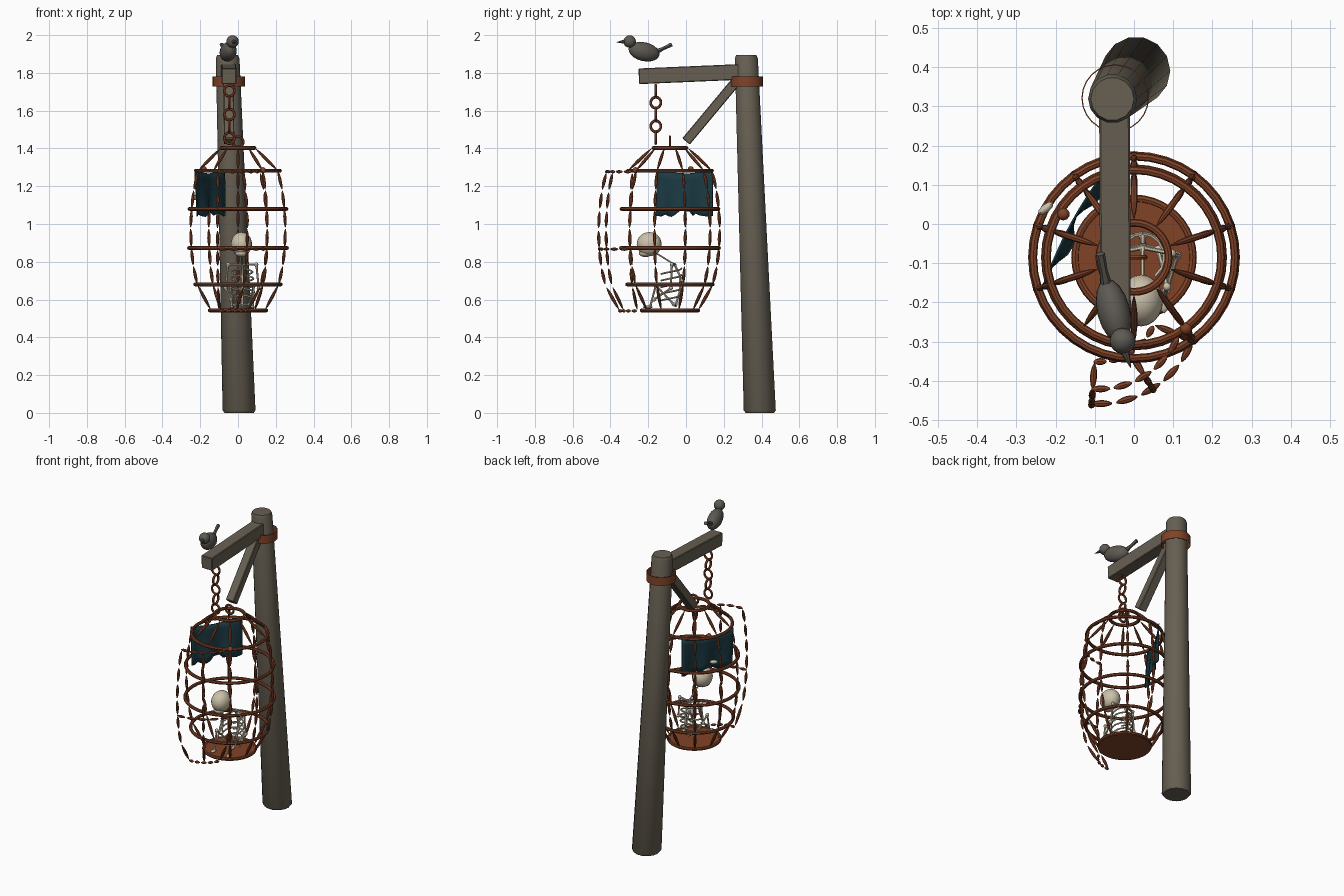
import bpy, bmesh, math, random
from mathutils import Vector, Matrix

if "Cube" in bpy.data.objects:
    bpy.data.objects.remove(bpy.data.objects["Cube"])
random.seed(4)
V = Vector
TAU = math.tau

def material(name, c):
    m = bpy.data.materials.new(name)
    m.diffuse_color = (*c, 1)
    m.use_nodes = True
    m.node_tree.nodes["Principled BSDF"].inputs["Base Color"].default_value = m.diffuse_color
    return m

WOOD = material("weathered wood", (0.135, 0.115, 0.085))
RUST = material("rusty iron", (0.22, 0.055, 0.02))
BONE = material("old bone", (0.60, 0.53, 0.40))
CLOTH = material("dark teal cloth", (0.011, 0.042, 0.056))
BIRD = material("grey feathers", (0.11, 0.10, 0.085))

def finish(name, bm, mat, smooth=True):
    bmesh.ops.recalc_face_normals(bm, faces=bm.faces)
    me = bpy.data.meshes.new(name)
    bm.to_mesh(me)
    bm.free()
    ob = bpy.data.objects.new(name, me)
    bpy.context.collection.objects.link(ob)
    me.materials.append(mat)
    if smooth:
        bpy.context.view_layer.objects.active = ob
        ob.select_set(True)
        bpy.ops.object.shade_smooth_by_angle(angle=math.radians(40))
        ob.select_set(False)
    return ob

def loft(bm, rings, close=False):
    """Bridge equal rings of points; cap the ends or close into a loop."""
    vs = [[bm.verts.new(p) for p in r] for r in rings]
    n = len(vs[0])
    for a, b in zip(vs, vs[1:] + vs[:1] if close else vs[1:]):
        for i in range(n):
            bm.faces.new((a[i], a[(i + 1) % n], b[(i + 1) % n], b[i]))
    if not close:
        bm.faces.new(vs[0])
        bm.faces.new(vs[-1])

def rod(bm, p, q, profile, n=8):
    """Turned rod from p to q, profile = (fraction, radius)."""
    p, q = V(p), V(q)
    rot = (q - p).to_track_quat('Z', 'Y')
    loft(bm, [[p.lerp(q, t) + rot @ V((r * math.cos(TAU * i / n), r * math.sin(TAU * i / n), 0))
               for i in range(n)] for t, r in profile])

def spindle(bm, p, q, r=0.009, gap=0.08):
    """Pointed bar segment, a little shorter than the span p to q."""
    p, q = V(p).lerp(V(q), gap), V(q).lerp(V(p), gap)
    rod(bm, p, q, [(0, .2 * r), (.15, .65 * r), (.33, .92 * r), (.5, r), (.67, .92 * r),
                   (.85, .65 * r), (1, .2 * r)], 8)

def torus(bm, c, R, r, rot=Matrix.Identity(3), n=32, m=8, sy=1):
    loft(bm, [[V(c) + rot @ V(((R + r * math.cos(TAU * j / m)) * math.cos(TAU * i / n),
                               (R + r * math.cos(TAU * j / m)) * math.sin(TAU * i / n) * sy,
                               r * math.sin(TAU * j / m))) for j in range(m)]
              for i in range(n)], True)

def ball(bm, c, s, rot=Matrix.Identity(4), u=16, v=10):
    bmesh.ops.create_uvsphere(bm, u_segments=u, v_segments=v, radius=1,
                              matrix=Matrix.Translation(c) @ rot @ Matrix.Diagonal((*s, 1)))

def timber(name, p, q, w, h):
    """Square bevelled beam running from p to q."""
    bm = bmesh.new()
    p, q = V(p), V(q)
    up = (q - p).cross(V((1, 0, 0))).normalized()
    loft(bm, [[e + V((1, 0, 0)) * a * w / 2 + up * b * h / 2
               for a, b in ((-1, -1), (1, -1), (1, 1), (-1, 1))] for e in (p, q)])
    bmesh.ops.bevel(bm, geom=bm.edges[:], offset=0.004, segments=1, affect='EDGES')
    return finish(name, bm, WOOD, False)

# Leaning post, beam and brace
bm = bmesh.new()
loft(bm, [[V((0.006 - 0.061 * z / 1.89 + r * math.cos(TAU * i / 14),
              0.391 - 0.072 * z / 1.89 + r * math.sin(TAU * i / 14), z)) for i in range(14)]
          for z, r in ((0, .077), (.014, .087), (1.875, .0625), (1.895, .055))])
finish("post", bm, WOOD)
timber("beam", (-.047, -.25, 1.782), (-.05, .31, 1.806), .078, .083)
timber("brace", (-.047, 0, 1.437), (-.05, .29, 1.785), .055, .052)

# Thin iron band round the post head
bm = bmesh.new()
sec = ((.083, 1.728), (.086, 1.728), (.086, 1.782), (.083, 1.782))
loft(bm, [[V((-.048 + r * math.cos(TAU * i / 24), .321 + r * math.sin(TAU * i / 24), z))
           for r, z in sec] for i in range(24)], True)
finish("post_band", bm, RUST)

# Chain with alternating links
bm = bmesh.new()
for k in range(5):
    rot = Matrix.Rotation(math.pi / 2, 3, 'X')
    if k % 2:
        rot = Matrix.Rotation(math.pi / 2, 3, 'Z') @ rot
    torus(bm, (-.046, -.16, 1.705 - .0625 * k), .027, .007, rot, 16, 6, 1.08)
finish("chain", bm, RUST)

# Cage hoops, floor and lifting ring
C = V((0, -.085, 0))
HOOPS = ((1.402, .088), (1.282, .222), (1.08, .257), (.873, .260), (.68, .227), (.543, .150))
PROFILE = [(1.402, .095), (1.282, .222), (1.18, .246), (1.08, .258), (.978, .264),
           (.873, .260), (.778, .249), (.68, .227), (.543, .150)]

def at(deg, r, z):
    a = math.radians(deg)
    return C + V((r * math.cos(a), r * math.sin(a), z))

bm = bmesh.new()
for z, r in HOOPS:
    torus(bm, C + V((0, 0, z)), r, .010, n=40)
torus(bm, C + V((0, 0, 1.435)), .028, .007, Matrix.Rotation(math.pi / 2, 3, 'X'), 18, 6)
finish("cage_hoops", bm, RUST)
bm = bmesh.new()
rod(bm, C + V((0, 0, .532)), C + V((0, 0, .548)), [(0, .152), (1, .152)], 36)
finish("cage_floor", bm, RUST)

# Cage bars made of short spindles, the front doorway left open
bm = bmesh.new()
for k in range(10):
    for j, ((z0, r0), (z1, r1)) in enumerate(zip(PROFILE, PROFILE[1:])):
        if k in (1, 2) and j > 0:
            continue
        spindle(bm, at(-162 + 36 * k, r0, z0), at(-162 + 36 * k, r1, z1), gap=.04)
for p in (at(-54, .225, 1.285), V((-.18, .025, 1.29))):
    ball(bm, p, (.016, .016, .016), u=10, v=6)
finish("cage_bars", bm, RUST)

# Door, a slice of the cage swung open on its right edge
bm = bmesh.new()
for deg in (-54, -90, -126):
    for (z0, r0), (z1, r1) in zip(PROFILE[1:], PROFILE[2:]):
        spindle(bm, at(deg, r0, z0 - .006), at(deg, r1, z1 - .006))
for z, r in ((1.277, .222), (.867, .260), (.54, .152)):
    for i in range(5):
        spindle(bm, at(-54 - 14.8 * i, r, z), at(-54 - 14.8 * (i + 1), r, z))
hinge = at(-54, .265, 0)
bmesh.ops.rotate(bm, verts=bm.verts, cent=hinge, matrix=Matrix.Rotation(math.radians(32), 3, 'Z'))
finish("cage_door", bm, RUST)

# Torn cloth hung across the back left of the cage
bm = bmesh.new()
A, B, N = V((-.232, -.152, 0)), V((-.072, .143, 0)), V((-.88, .47, 0))
NU, NV = 14, 6
grid = []
for i in range(NU + 1):
    u = i / NU
    bottom = 1.05 + random.uniform(-.015, .025)
    top = 1.288 - .02 * math.sin(math.pi * u)
    grid.append([bm.verts.new(A.lerp(B, u) + V((0, 0, top + (bottom - top) * j / NV))
                 + N * (.014 * math.sin(u * 14) * j / NV + .012 * math.sin(math.pi * u) - .015 * j / NV))
                 for j in range(NV + 1)])
for i in range(NU):
    for j in range(NV):
        bm.faces.new((grid[i][j], grid[i + 1][j], grid[i + 1][j + 1], grid[i][j + 1]))
cloth = finish("torn_cloth", bm, CLOTH)
cloth.modifiers.new("thickness", 'SOLIDIFY').thickness = .005

# Hunched skeleton: skull, spine, ribs, arms and legs
bm = bmesh.new()
ball(bm, (.018, -.195, .893), (.056, .066, .064), u=20, v=14)
ball(bm, (.018, -.215, .845), (.033, .034, .02))
finish("skull", bm, BONE)

bm = bmesh.new()

def bone(p, q, r=.007):
    rod(bm, p, q, [(0, r * 1.4), (.15, r * .8), (.85, r * .8), (1, r * 1.4)], 6)

X = .022
spine = [V((X, -.055, .57)), V((X, -.03, .65)), V((X, -.03, .72)), V((X, -.06, .785)), V((X, -.165, .85))]
for p, q in zip(spine[:-1], spine[1:-1]):
    bone(p, q, .009)
bone(spine[3], spine[4], .006)
for k in range(5):
    z, w = .625 + .035 * k, .060 + .006 * math.sin(k)
    pts = [V((X + w * math.sin(a), -.084 + .060 * math.cos(a), z - .012 * abs(a)))
           for a in [-2.5 + 5 * i / 12 for i in range(13)]]
    for p, q in zip(pts, pts[1:]):
        rod(bm, p, q, [(0, .005), (1, .005)], 5)
for s in (-1, 1):
    sh, el, hand = (X + s * .075, -.075, .785), (X + s * .088, -.08, .66), (X + s * .06, -.17, .60)
    hip, knee, foot = (X + s * .04, -.065, .575), (X + s * .062, -.16, .675), (X + s * .055, -.19, .56)
    for p, q in ((spine[3], sh), (sh, el), (el, hand), (hip, knee), (knee, foot), (spine[0], hip)):
        bone(p, q)
    for p in (sh, el, hand, hip, knee):
        ball(bm, p, (.011, .011, .011), u=8, v=6)
    ball(bm, V(foot) + V((0, -.012, 0)), (.012, .026, .008), u=8, v=6)
finish("skeleton_body", bm, BONE)

# Stray bone caught on the bars
bm = bmesh.new()
ball(bm, (-.225, .04, 1.14), (.011, .024, .013), Matrix.Rotation(-.9, 4, 'Z'), 8, 6)
finish("caught_bone", bm, BONE)

# Perched bird
bm = bmesh.new()
yaw = Matrix.Rotation(math.radians(14), 4, 'Z')
ball(bm, (-.052, -.222, 1.912), (.042, .086, .050), yaw @ Matrix.Rotation(math.radians(-12), 4, 'X'))
ball(bm, (-.029, -.298, 1.966), (.033, .033, .033))
rod(bm, (-.025, -.32, 1.966), (-.008, -.367, 1.962), [(0, .013), (1, .001)], 8)
rod(bm, (-.068, -.165, 1.908), (-.086, -.076, 1.95), [(0, .016), (.5, .010), (1, .012)], 6)
finish("bird", bm, BIRD)
